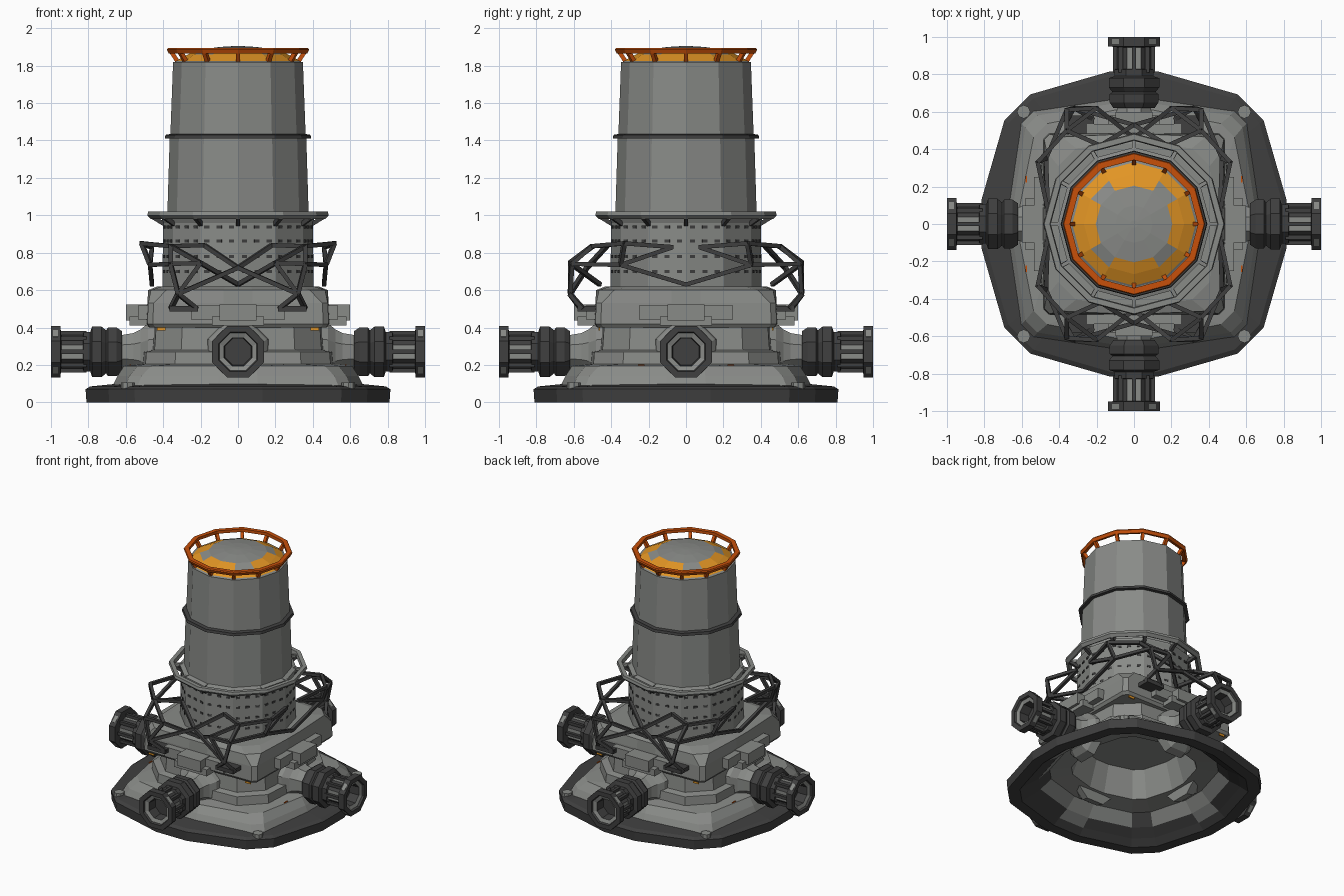
import bpy, bmesh, math
from mathutils import Vector, Matrix

if "Cube" in bpy.data.objects:
    bpy.data.objects.remove(bpy.data.objects["Cube"])


def material(name, rgb):
    m = bpy.data.materials.new(name)
    m.use_nodes = True
    m.diffuse_color = (*rgb, 1)
    m.node_tree.nodes["Principled BSDF"].inputs["Base Color"].default_value = (*rgb, 1)
    return m


PALETTE = [material("light grey", (0.25, 0.258, 0.245)), material("dark grey", (0.05, 0.05, 0.05)),
           material("amber", (0.76, 0.3, 0.018)), material("burnt orange", (0.57, 0.08, 0.003))]
LIGHT, DARK, AMBER, BURNT = range(4)


def finish(name, bm):
    bmesh.ops.recalc_face_normals(bm, faces=bm.faces)
    me = bpy.data.meshes.new(name)
    bm.to_mesh(me)
    bm.free()
    for m in PALETTE:
        me.materials.append(m)
    bpy.context.collection.objects.link(bpy.data.objects.new(name, me))


def loft(bm, rings, color, closed=False, bottom=True, top=True):
    """Skin a list of rings; color is an index or a rule (band, side) -> index."""
    pick = color if callable(color) else lambda band, side: color
    vs = [[bm.verts.new(p) for p in r] for r in rings]
    n = len(vs[0])
    for b in range(len(vs) if closed else len(vs) - 1):
        lo, hi = vs[b], vs[(b + 1) % len(vs)]
        for i in range(n):
            j = (i + 1) % n
            bm.faces.new((lo[i], lo[j], hi[j], hi[i])).material_index = pick(b, i)
    if bottom and not closed:
        bm.faces.new(vs[0][::-1]).material_index = pick(0, 0)
    if top and not closed:
        bm.faces.new(vs[-1]).material_index = pick(len(vs) - 2, 0)


def circle(r, z, n=12, offset=0.0):
    return [Vector((r * math.cos(math.tau * (i + offset) / n),
                    r * math.sin(math.tau * (i + offset) / n), z)) for i in range(n)]


def plan(h, z, c=0.85, d=0.68, m=0.16):
    """Square plan with bowed sides and chamfered corners."""
    quad = [(h, m * h), (c * h, d * h), (d * h, c * h), (m * h, h)]
    return [Matrix.Rotation(k * math.pi / 2, 3, 'Z') @ Vector((x, y, z))
            for k in range(4) for x, y in quad]


def beam(bm, a, b, t, color):
    a, b = Vector(a), Vector(b)
    rot = (b - a).to_track_quat('Z', 'Y').to_matrix().to_4x4()
    rot.translation = a
    loft(bm, [[rot @ p for p in circle(t, z, 4, 0.5)] for z in (0, (b - a).length)], color)


def box(bm, center, size, color, turn=0.0):
    mat = Matrix.Rotation(turn, 4, 'Z') @ Matrix.Translation(center) @ Matrix.Diagonal((*size, 1))
    out = bmesh.ops.create_cube(bm, size=1, matrix=mat)
    for f in {f for v in out["verts"] for f in v.link_faces}:
        f.material_index = color


def revolve(name, profile, color, closed=False, n=12):
    bm = bmesh.new()
    loft(bm, [circle(r, z, n) for r, z in profile], color, closed)
    finish(name, bm)


# Ground skirt with a deep hollow underside
bm = bmesh.new()
loft(bm, [plan(0.34, 0.38), plan(0.4, 0.18), plan(0.54, 0.16), plan(0.61, 0.085), plan(0.68, 0.04),
          plan(0.73, 0), plan(0.81, 0), plan(0.815, 0.07), plan(0.79, 0.085), plan(0.64, 0.1)],
     lambda b, i: LIGHT if b < 2 or (b < 4 and i % 4 == 3) or (b == 2 and i % 4 != 1) else DARK, top=False)
finish("base_skirt", bm)

# Corner bolts on the skirt
bm = bmesh.new()
for sx in (-1, 1):
    for sy in (-1, 1):
        shift = Vector((0.59 * sx, 0.6 * sy, 0))
        loft(bm, [[p + shift for p in circle(0.036, z, 8)] for z in (0.07, 0.105)], LIGHT)
finish("corner_bolts", bm)

# Lower stepped body with broad corner pillars, open underneath
bm = bmesh.new()
loft(bm, [plan(0.67, 0.09, 0.9, 0.8), plan(0.645, 0.14, 0.9, 0.8), plan(0.61, 0.195, 0.88, 0.76),
          plan(0.51, 0.205, 0.97, 0.66), plan(0.505, 0.27, 0.97, 0.66), plan(0.46, 0.28, 0.97, 0.66),
          plan(0.45, 0.42, 0.97, 0.66)], LIGHT, bottom=False)
finish("lower_body", bm)

# Overhanging upper body with square corners
bm = bmesh.new()
loft(bm, [plan(0.475, 0.4, 0.99, 0.93), plan(0.49, 0.42, 0.99, 0.93), plan(0.485, 0.53, 0.99, 0.93),
          plan(0.48, 0.6, 0.97, 0.8), plan(0.43, 0.62, 0.94, 0.72)], LIGHT)
finish("upper_body", bm)

# Side shelves and brackets above the nozzles
bm = bmesh.new()
for k in range(4):
    turn = k * math.pi / 2
    box(bm, (0.49, 0, 0.48), (0.09, 0.5, 0.075), LIGHT, turn)
    box(bm, (0.54, 0, 0.48), (0.12, 0.2, 0.085), LIGHT, turn)
    box(bm, (0.53, 0, 0.435), (0.1, 0.28, 0.05), LIGHT, turn)
finish("side_brackets", bm)

# Small orange markers
bm = bmesh.new()
for sx in (-1, 1):
    for sy in (-1, 1):
        box(bm, (0.41 * sx, 0.463 * sy, 0.393), (0.045, 0.009, 0.018), AMBER)
        box(bm, (0.575 * sx, 0.24 * sy, 0.2), (0.008, 0.035, 0.006), BURNT)
finish("orange_markers", bm)

# Tower drum
revolve("drum_lower", [(0.405, 0.6), (0.4, 0.96), (0.41, 0.985), (0.41, 1.0), (0.375, 1.01)], LIGHT)
revolve("drum_middle", [(0.378, 1.0), (0.365, 1.42)], LIGHT)
revolve("drum_upper", [(0.362, 1.42), (0.347, 1.82)], LIGHT)
revolve("drum_band", [(0.36, 1.41), (0.392, 1.41), (0.388, 1.43), (0.36, 1.435)], DARK, True)

# Domed lid with grey cap and four grey patches
revolve("domed_lid", [(0.347, 1.815), (0.33, 1.826), (0.268, 1.86), (0.205, 1.885), (0.1, 1.9), (0.02, 1.905)],
        lambda b, i: LIGHT if b in (0, 3, 4) or (b == 2 and i % 3 == 1) else AMBER)

# Top rail and its slanted posts
revolve("top_rail", [(0.342, 1.872), (0.37, 1.864), (0.38, 1.886), (0.375, 1.894), (0.342, 1.894)], BURNT, True)
bm = bmesh.new()
for a, b in zip(circle(0.325, 1.825), circle(0.36, 1.88)):
    beam(bm, a, b, 0.016, BURNT)
finish("top_rail_posts", bm)

# Walkway ring with supports
revolve("walkway_ring", [(0.445, 0.99), (0.465, 0.98), (0.485, 1.0), (0.48, 1.02), (0.45, 1.02)], LIGHT, True)
bm = bmesh.new()
for a, b, c in zip(circle(0.39, 0.95), circle(0.455, 0.99), circle(0.38, 1.0)):
    beam(bm, a, b, 0.016, DARK)
    beam(bm, c, b, 0.014, LIGHT)
finish("walkway_supports", bm)

# Rows of small vents around the lower drum
bm = bmesh.new()
flat = 0.401 * math.cos(math.pi / 12)
for side in range(12):
    for z in (0.7, 0.78, 0.862, 0.938):
        for off in (-0.068, 0, 0.068):
            box(bm, (flat, off, z), (0.01, 0.028, 0.015), DARK, (side + 0.5) * math.tau / 12)
finish("drum_vents", bm)

# Four nozzles, revolved along their own axis
profile = [(0.42, 0.17), (0.48, 0.155), (0.52, 0.12), (0.56, 0.1), (0.62, 0.09), (0.62, 0.11), (0.65, 0.13),
           (0.695, 0.13), (0.705, 0.115), (0.73, 0.135), (0.78, 0.135), (0.79, 0.105), (0.825, 0.105),
           (0.83, 0.09), (0.945, 0.09), (0.95, 0.138), (1.0, 0.138), (1.0, 0.105), (0.985, 0.1),
           (0.975, 0.075), (0.9, 0.07)]


def nozzle_color(band, side):
    return LIGHT if band < 4 or band == 18 or (band == 13 and side % 2) else DARK


for k, place in enumerate(("left", "back", "right", "front")):
    bm = bmesh.new()
    loft(bm, [circle(r / math.cos(math.pi / 8), d, 8, 0.5) for d, r in profile], nozzle_color)
    # Clamp ribs along the neck and pale plates on the flange
    for p in circle(0.1, 0, 8):
        beam(bm, p + Vector((0, 0, 0.81)), p + Vector((0, 0, 0.96)), 0.016, DARK)
    for q in range(4):
        box(bm, (0.136, 0, 0.975), (0.007, 0.05, 0.026), LIGHT, (q + 0.5) * math.pi / 2)
    bm.transform(Matrix.Translation((0, 0, 0.27)) @ Matrix.Rotation(k * math.pi / 2, 4, 'Z')
                 @ Matrix.Rotation(math.pi / 2, 4, 'Y'))
    finish(place + "_nozzle", bm)

# Lattice frames, one quarter mirrored to all four
node = {"end": (0.46, 0.07, 0.83), "wing": (0.515, 0.33, 0.85), "top": (0.36, 0.5, 0.835),
        "knee": (0.2, 0.62, 0.745), "elbow": (0.36, 0.61, 0.74), "shin": (0.32, 0.62, 0.58),
        "foot_in": (0.22, 0.56, 0.5), "foot_out": (0.36, 0.55, 0.5), "low": (0, 0.46, 0.63),
        "side": (0.46, 0, 0.63), "waist": (0.47, 0.35, 0.735), "crown": (0.18, 0.42, 0.84),
        "cross": (0, 0.53, 0.72)}
links = ("end wing", "wing top", "top elbow", "elbow knee", "elbow shin", "knee shin", "shin foot_out",
         "shin foot_in", "low knee", "side waist", "end waist", "wing waist", "waist elbow",
         "top knee", "top crown", "crown cross", "cross shin")
for sy, place in ((-1, "front"), (1, "back")):
    bm = bmesh.new()
    for sx in (-1, 1):
        spots = {w: Vector((x * sx, y * sy, z)) for w, (x, y, z) in node.items()}
        for link in links:
            a, b = link.split()
            beam(bm, spots[a], spots[b], 0.016, DARK)
        box(bm, (0.29 * sx, 0.53 * sy, 0.5), (0.15, 0.1, 0.03), DARK)
    finish(place + "_lattice", bm)
